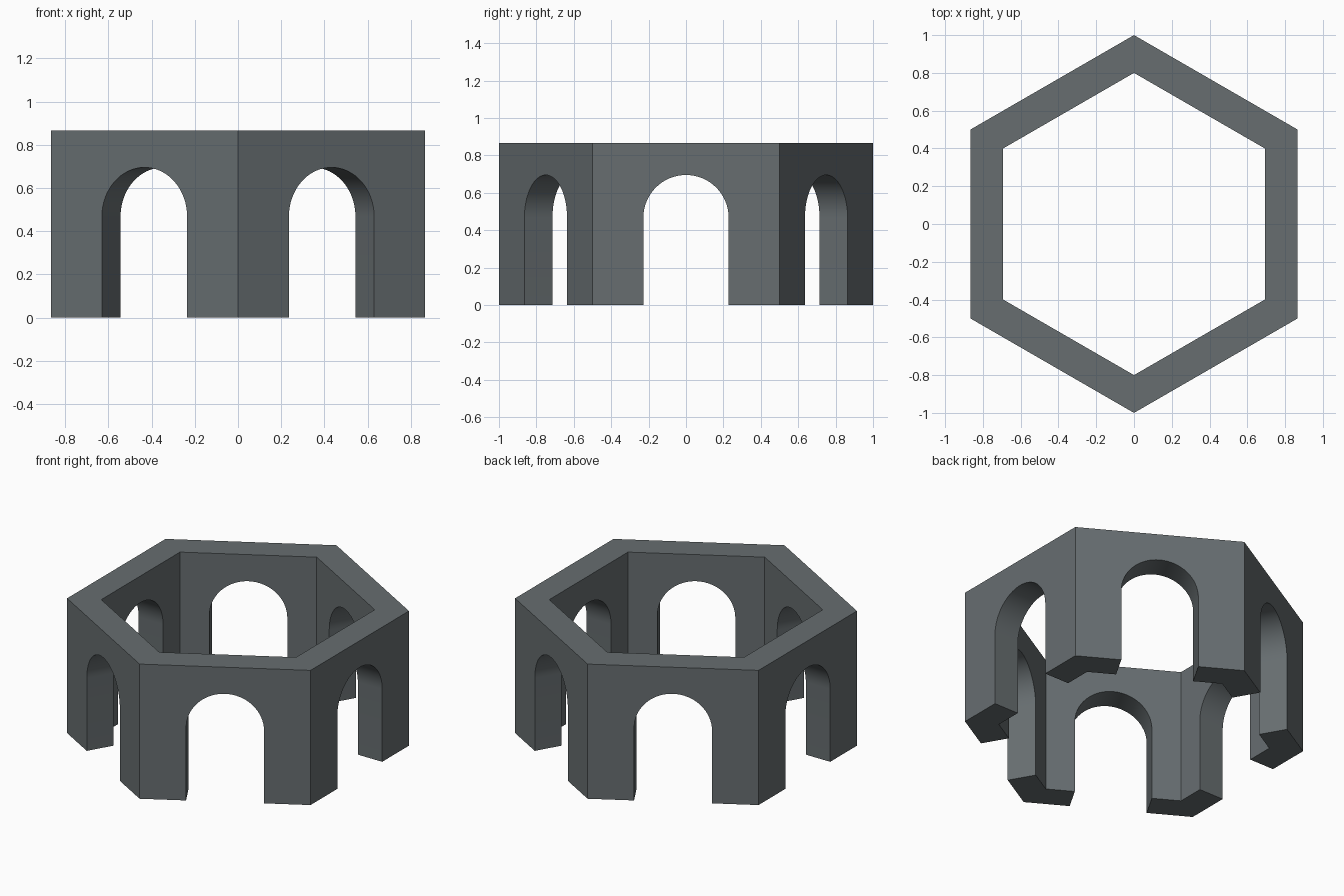
import bpy, bmesh, math
from mathutils import Matrix, Vector

if "Cube" in bpy.data.objects:
    bpy.data.objects.remove(bpy.data.objects["Cube"])

SIDES = 6
R_OUT, R_IN = 1.0, 0.8        # corner radii of outer and inner hexagon
HEIGHT = 0.866
ARCH_W, SPRING = 0.228, 0.467  # arch half width (= radius) and springing height
SEGS = 32

stone = bpy.data.materials.new("slate grey")
stone.diffuse_color = (0.135, 0.155, 0.163, 1.0)
stone.use_nodes = True
stone.node_tree.nodes["Principled BSDF"].inputs["Base Color"].default_value = stone.diffuse_color


def outline(half):
    """Wall elevation (along, up) with the arched opening cut from its foot."""
    arc = [(ARCH_W * math.cos(math.pi * i / SEGS),
            SPRING + ARCH_W * math.sin(math.pi * i / SEGS)) for i in range(SEGS + 1)]
    return [(-half, 0), (-half, HEIGHT), (half, HEIGHT), (half, 0),
            (ARCH_W, 0)] + arc + [(-ARCH_W, 0)]


def add_wall(bm, angle):
    """One mitred wall: outer face, inner face, and the strips joining them."""
    rot = Matrix.Rotation(angle, 3, 'Z')
    rings = []
    for r in (R_OUT, R_IN):
        apothem = r * math.cos(math.pi / SIDES)
        half = r * math.sin(math.pi / SIDES)
        rings.append([bm.verts.new(rot @ Vector((apothem, u, z))) for u, z in outline(half)])
    outer, inner = rings
    bm.faces.new(outer)
    bm.faces.new(inner[::-1])
    n = len(outer)
    for i in range(n):
        if i in (0, 2):        # mitre joints stay open, neighbours meet there
            continue
        j = (i + 1) % n
        bm.faces.new((outer[i], inner[i], inner[j], outer[j]))


# Hexagonal ring of arched walls
bm = bmesh.new()
for k in range(SIDES):
    add_wall(bm, k * math.tau / SIDES)
bmesh.ops.remove_doubles(bm, verts=bm.verts, dist=1e-4)
bmesh.ops.recalc_face_normals(bm, faces=bm.faces)
mesh = bpy.data.meshes.new("arched_hexagon_wall")
bm.to_mesh(mesh)
bm.free()
mesh.materials.append(stone)

wall = bpy.data.objects.new("arched_hexagon_wall", mesh)
bpy.context.collection.objects.link(wall)
bpy.context.view_layer.objects.active = wall
wall.select_set(True)
bpy.ops.object.shade_smooth_by_angle(angle=math.radians(30))
